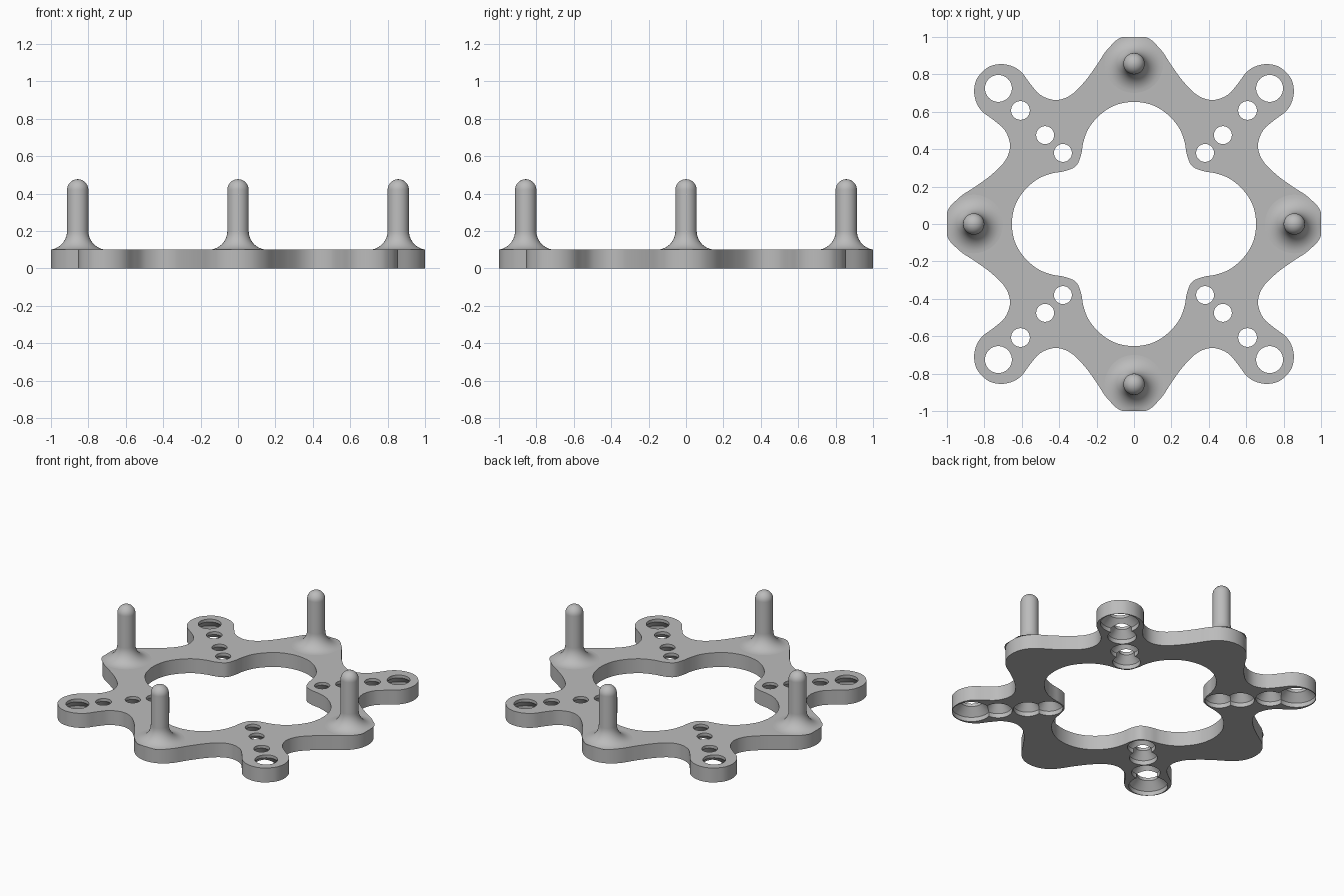
import bpy, bmesh
from math import pi, sin, cos
from mathutils import Vector

cube = bpy.data.objects.get("Cube")
if cube:
    bpy.data.objects.remove(cube, do_unlink=True)

grey = bpy.data.materials.new("light_grey")
grey.use_nodes = True
grey.diffuse_color = (0.5, 0.5, 0.5, 1)
grey.node_tree.nodes["Principled BSDF"].inputs["Base Color"].default_value = (0.5, 0.5, 0.5, 1)

THICK = 0.1


def add_object(name, bm):
    bmesh.ops.recalc_face_normals(bm, faces=bm.faces)
    mesh = bpy.data.meshes.new(name)
    bm.to_mesh(mesh)
    bm.free()
    mesh.materials.append(grey)
    obj = bpy.data.objects.new(name, mesh)
    bpy.context.collection.objects.link(obj)
    return obj


def full_outline(octant, steps=6):
    """Mirror an octant over the diagonal, turn it four times and smooth it."""
    quarter = octant + [(y, x) for x, y in octant[-2:0:-1]]
    pts = []
    for _ in range(4):
        pts += quarter
        quarter = [(y, -x) for x, y in quarter]
    pts = [Vector(p) for p in pts]
    n, out = len(pts), []
    for i in range(n):
        a, b, c, d = (pts[(i + k) % n] for k in (-1, 0, 1, 2))
        for s in range(steps):
            t = s / steps
            out.append(0.5 * (2 * b + (c - a) * t + (2 * a - 5 * b + 4 * c - d) * t * t
                              + (3 * b - a - 3 * c + d) * t ** 3))
    return out


def prism(name, outline, z0, z1):
    bm = bmesh.new()
    face = bm.faces.new([bm.verts.new((p.x, p.y, z0)) for p in outline])
    ext = bmesh.ops.extrude_face_region(bm, geom=[face])
    for v in ext["geom"]:
        if isinstance(v, bmesh.types.BMVert):
            v.co.z = z1
    return add_object(name, bm)


def lathe(name, profile, x, y, steps=48):
    """Spin a (radius, height) profile about an upright axis at x, y."""
    bm = bmesh.new()
    verts = [bm.verts.new((r, 0, z)) for r, z in profile]
    edges = [bm.edges.new(pair) for pair in zip(verts, verts[1:])]
    bmesh.ops.spin(bm, geom=verts + edges, cent=(0, 0, 0), axis=(0, 0, 1),
                   angle=2 * pi, steps=steps)
    bmesh.ops.remove_doubles(bm, verts=bm.verts, dist=1e-5)
    for v in bm.verts:
        v.co += Vector((x, y, 0))
        v.co.x = max(-1, min(1, v.co.x))
        v.co.y = max(-1, min(1, v.co.y))
    return add_object(name, bm)


def smooth(obj):
    bpy.ops.object.select_all(action='DESELECT')
    obj.select_set(True)
    bpy.context.view_layer.objects.active = obj
    bpy.ops.object.shade_smooth_by_angle(angle=0.6)


# Frame plate: wavy outer edge with four points and four rounded arms
outer = [(0, 1), (0.08, 0.982), (0.145, 0.93), (0.2, 0.848), (0.265, 0.76), (0.34, 0.688),
         (0.42, 0.663), (0.5, 0.69), (0.555, 0.75), (0.6, 0.81), (0.65, 0.843),
         (0.71, 0.855), (0.77, 0.843), (0.812, 0.812)]
inner = [(0, 0.653), (0.1, 0.635), (0.18, 0.585), (0.24, 0.515), (0.27, 0.44),
         (0.283, 0.37), (0.31, 0.31)]
plate = prism("frame_plate", full_outline(outer), 0, THICK)
cutters = [prism("opening_cutter", full_outline(inner), -0.1, THICK + 0.1)]

# Screw holes, widening towards the underside
holes = [(0.725, 0.072, 0.122), (0.607, 0.05, 0.09), (0.475, 0.048, 0.088), (0.38, 0.048, 0.088)]
for d, top, bottom in holes:
    profile = [(0, -0.01), (bottom, -0.01), (bottom, 0.03), (top, 0.08),
               (top, THICK + 0.02), (0, THICK + 0.02)]
    for sx in (-1, 1):
        for sy in (-1, 1):
            cutters.append(lathe("hole_cutter", profile, sx * d, sy * d))

bpy.context.view_layer.objects.active = plate
for cutter in cutters:
    cutter.hide_render = True
    mod = plate.modifiers.new("cut", 'BOOLEAN')
    mod.operation = 'DIFFERENCE'
    mod.solver = 'EXACT'
    mod.object = cutter
    bpy.ops.object.modifier_apply(modifier=mod.name)
    bpy.data.objects.remove(cutter, do_unlink=True)
smooth(plate)

# Posts: flared foot, straight shaft, domed top
POST_R, FLARE, TOP = 0.057, 0.1, 0.477
arc = [i / 10 * pi / 2 for i in range(11)]
post_profile = [(POST_R + FLARE * (1 - sin(a)), THICK + FLARE * (1 - cos(a))) for a in arc]
post_profile += [(POST_R * cos(a), TOP - POST_R + POST_R * sin(a)) for a in arc]
for name, x, y in (("front_post", 0, -1), ("back_post", 0, 1),
                   ("left_post", 1, 0), ("right_post", -1, 0)):
    smooth(lathe(name, post_profile, x * 0.857, y * 0.857))
